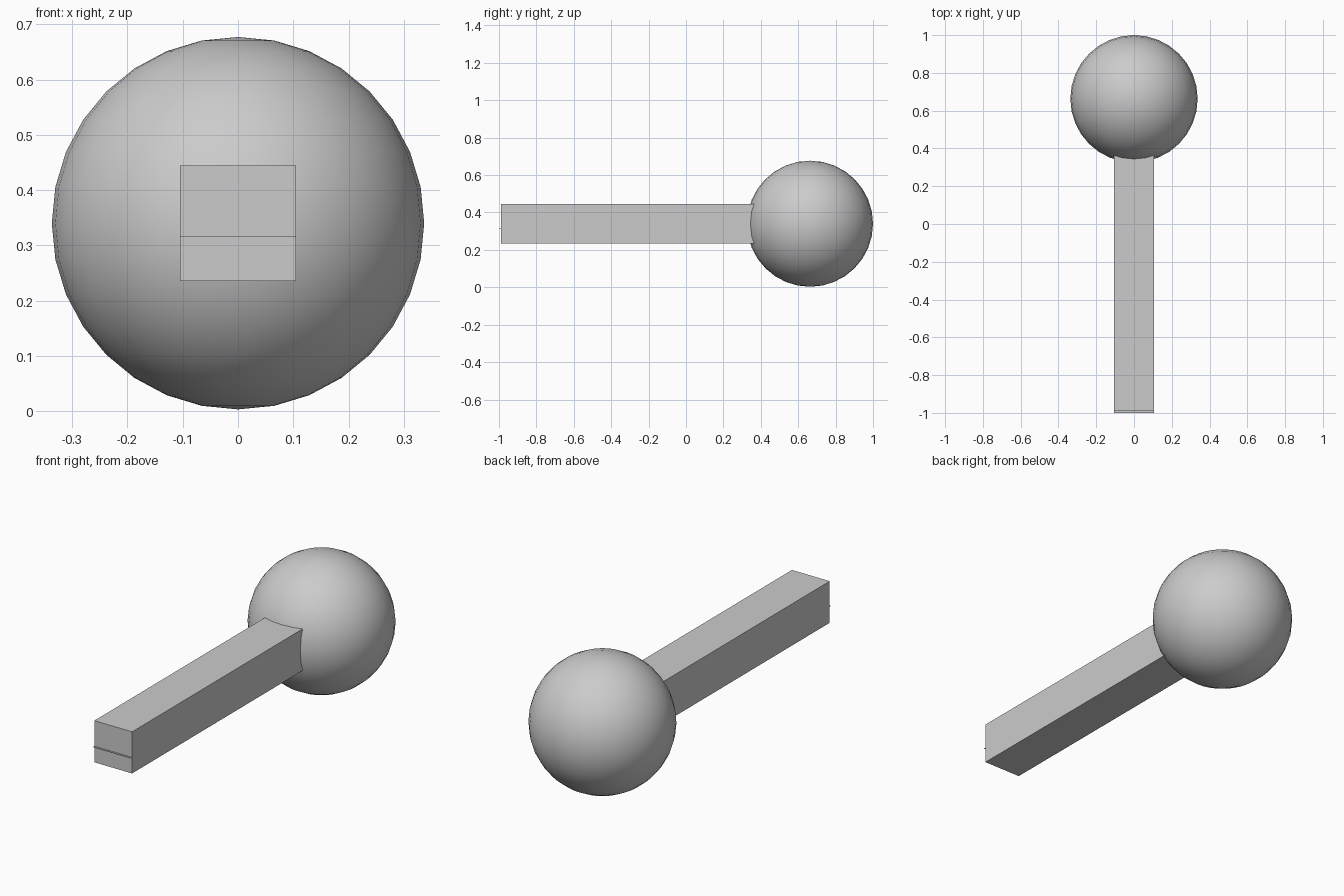
import bpy

if "Cube" in bpy.data.objects:
    bpy.data.objects.remove(bpy.data.objects["Cube"])

Z = 0.34  # shared centre height

# Ball at the back end
bpy.ops.mesh.primitive_uv_sphere_add(segments=32, ring_count=16, radius=0.337,
                                     location=(0, 0.663, Z))
ball = bpy.context.object
ball.name = "ball"
bpy.ops.object.shade_smooth()


def box(name, size, loc):
    bpy.ops.mesh.primitive_cube_add(size=1, location=loc)
    ob = bpy.context.object
    ob.name = name
    ob.scale = size
    bpy.ops.object.transform_apply(location=False, rotation=False, scale=True)
    return ob


# Square handle running from the front into the ball
y0, y1 = -0.99, 0.40
box("handle", (0.21, y1 - y0, 0.209), (0, (y0 + y1) / 2, Z))

# Thin lip just proud of the handle's front face
box("handle_lip", (0.21, 0.03, 0.001), (0, -0.985, 0.316))
